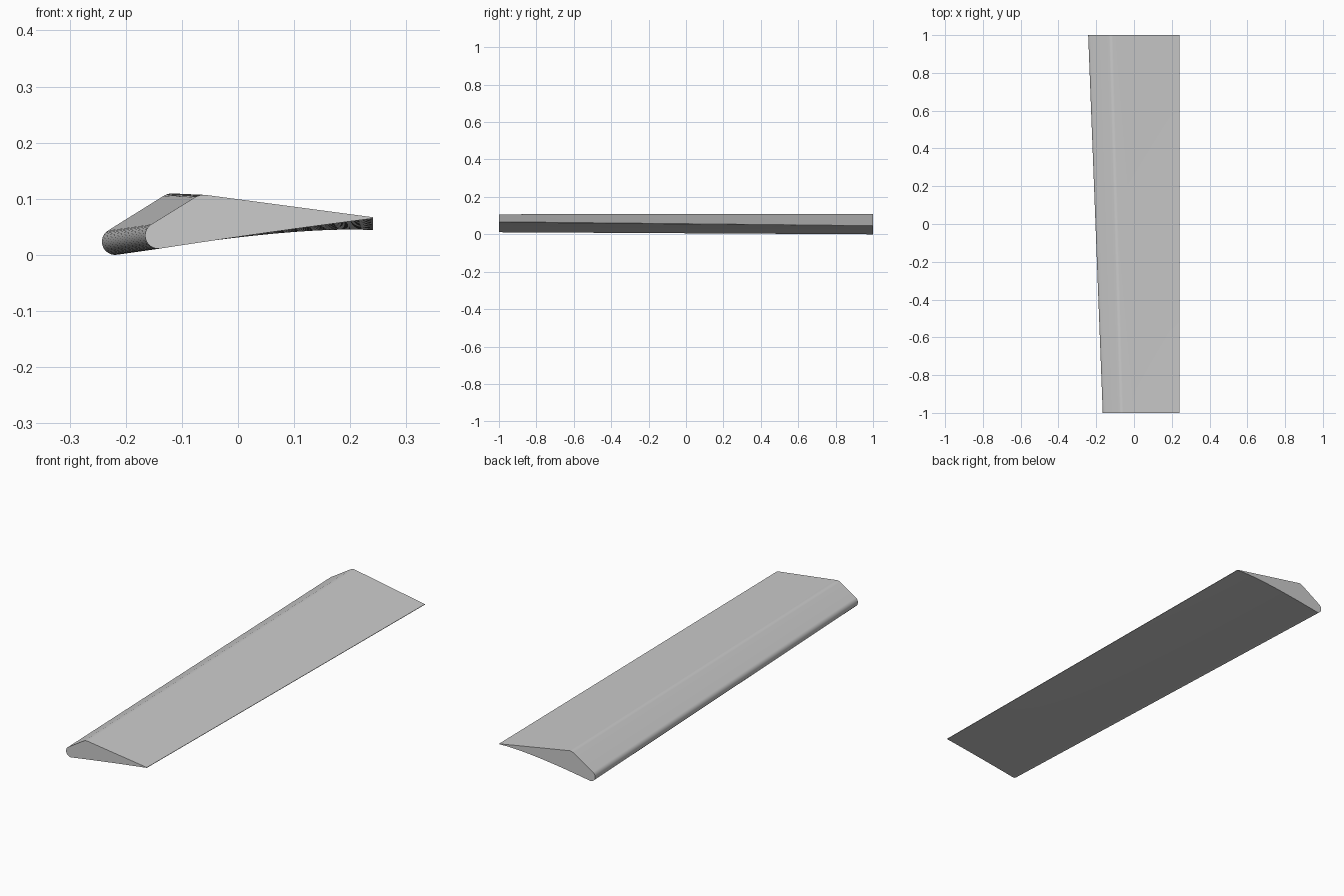
import bpy, bmesh, math
from mathutils import Vector

cube = bpy.data.objects.get("Cube")
if cube:
    bpy.data.objects.remove(cube)

grey = bpy.data.materials.new("plain grey")
grey.use_nodes = True
colour = (0.6, 0.6, 0.6, 1)
grey.diffuse_color = colour
grey.node_tree.nodes["Principled BSDF"].inputs["Base Color"].default_value = colour


def arc(centre, radius, start, end, steps):
    """Points on a circle in the x-z plane, angles in degrees."""
    for i in range(steps + 1):
        a = math.radians(start + (end - start) * i / steps)
        yield Vector((centre[0] + radius * math.cos(a), centre[1] + radius * math.sin(a)))


def section(nose, peak, tail, top_angle, sag):
    """Closed blade profile: round nose, rounded ridge, thin tail, curved underside."""
    pts = list(arc(nose, 0.0235, 278, 122, 20))
    pts += arc(peak, 0.03, 122, top_angle, 8)
    ridge, top = pts[-1], Vector(tail)
    pts += [ridge.lerp(top, i / 6) for i in range(1, 7)]
    low = top - Vector((0, 0.002))
    control = Vector(sag)
    for i in range(16):
        t = i / 16
        pts.append(low * (1 - t) ** 2 + control * 2 * t * (1 - t) + pts[0] * t * t)
    return pts


front = section((-0.142, 0.0355), (-0.061, 0.078), (0.241, 0.068), 82.4, (0.06, 0.043))
back = section((-0.219, 0.0245), (-0.117, 0.0805), (0.241, 0.047), 79.6, (0.10, 0.053))

# Blade lofted between the two end sections
bm = bmesh.new()
stations = 16
rings = []
for s in range(stations + 1):
    t = s / stations
    ring = []
    for a, b in zip(front, back):
        p = a.lerp(b, t)
        ring.append(bm.verts.new((p.x, 2 * t - 1, p.y)))
    rings.append(ring)
count = len(front)
for r, q in zip(rings, rings[1:]):
    for i in range(count):
        j = (i + 1) % count
        bm.faces.new((r[i], r[j], q[j], q[i]))
bm.faces.new(rings[0])
bm.faces.new(rings[-1])
bmesh.ops.recalc_face_normals(bm, faces=bm.faces)
bm.normal_update()
lowest = min(v.co.z for v in bm.verts)
bmesh.ops.translate(bm, verts=bm.verts, vec=(0, 0, -lowest))

mesh = bpy.data.meshes.new("blade")
bm.to_mesh(mesh)
bm.free()
mesh.materials.append(grey)
blade = bpy.data.objects.new("blade", mesh)
bpy.context.collection.objects.link(blade)
bpy.context.view_layer.objects.active = blade
blade.select_set(True)
bpy.ops.object.shade_smooth_by_angle(angle=math.radians(30))
